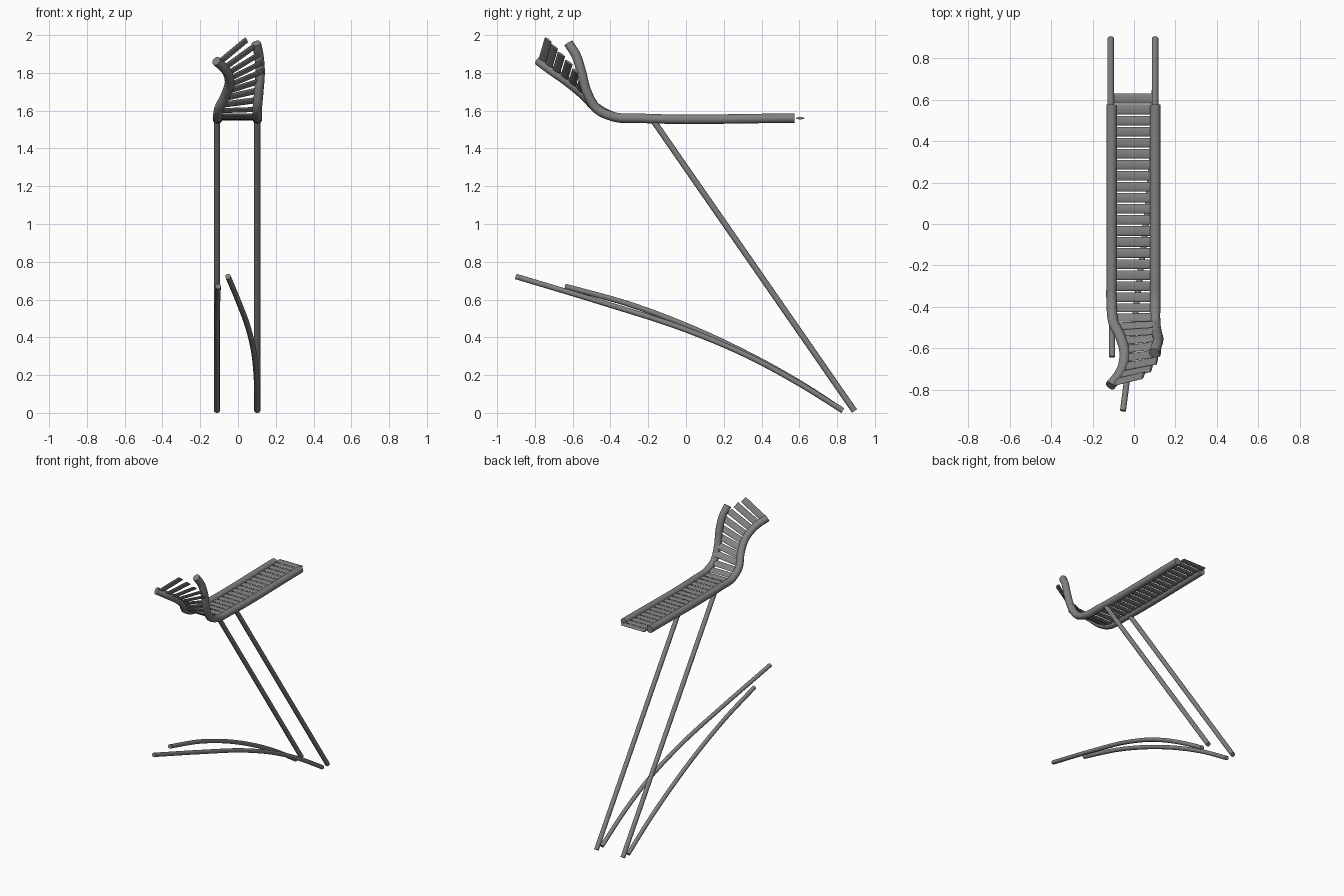
import bpy, bmesh, math
from mathutils import Vector

if "Cube" in bpy.data.objects:
    bpy.data.objects.remove(bpy.data.objects["Cube"])

grey = bpy.data.materials.new("dark_grey")
grey.diffuse_color = (.22, .22, .22, 1)
grey.use_nodes = True
grey.node_tree.nodes["Principled BSDF"].inputs["Base Color"].default_value = grey.diffuse_color


def smooth_path(pts, n=10):
    """Hermite path through the points, tangents weighted by chord length."""
    p = [Vector(a) for a in pts]
    tan = []
    for i in range(len(p)):
        if 0 < i < len(p) - 1:
            a, b = p[i] - p[i - 1], p[i + 1] - p[i]
            tan.append((a.normalized() * b.length + b.normalized() * a.length).normalized())
        else:
            tan.append((p[1] - p[0] if i == 0 else p[-1] - p[-2]).normalized())
    out = [p[0]]
    for i in range(len(p) - 1):
        d = (p[i + 1] - p[i]).length
        for k in range(1, n + 1):
            t = k / n
            out.append(p[i] * (2*t**3 - 3*t*t + 1) + tan[i] * d * (t**3 - 2*t*t + t)
                       + p[i + 1] * (3*t*t - 2*t**3) + tan[i + 1] * d * (t**3 - t*t))
    return out


def sweep(bm, path, ra, rb, side, sides=20):
    """Capped elliptical tube; 'side' is the direction of radius ra."""
    rings = []
    for i, p in enumerate(path):
        t = (path[min(i + 1, len(path) - 1)] - path[max(i - 1, 0)]).normalized()
        u = (side - t * side.dot(t)).normalized()
        v = t.cross(u)
        side = u
        rings.append([bm.verts.new(p + u * ra * math.cos(2 * math.pi * k / sides)
                                   + v * rb * math.sin(2 * math.pi * k / sides))
                      for k in range(sides)])
    for a, b in zip(rings, rings[1:]):
        for k in range(sides):
            j = (k + 1) % sides
            bm.faces.new((a[k], a[j], b[j], b[k]))
    bm.faces.new(rings[0][::-1])
    bm.faces.new(rings[-1])


def finish(bm, name):
    me = bpy.data.meshes.new(name)
    bmesh.ops.recalc_face_normals(bm, faces=bm.faces)
    bm.to_mesh(me)
    bm.free()
    me.materials.append(grey)
    ob = bpy.data.objects.new(name, me)
    bpy.context.collection.objects.link(ob)
    bpy.ops.object.select_all(action='DESELECT')
    ob.select_set(True)
    bpy.context.view_layer.objects.active = ob
    bpy.ops.object.shade_smooth_by_angle(angle=math.radians(40))


def tube(name, path, r):
    bm = bmesh.new()
    sweep(bm, path, r, r, Vector((1, 0, 0)))
    finish(bm, name)


# Seat rails, bending up into the twisted backrest
left_bend = [(-.108, -.25, 1.56), (-.108, -.38, 1.567), (-.1, -.47, 1.612), (-.065, -.545, 1.685),
             (-.045, -.63, 1.755), (-.065, -.715, 1.815), (-.115, -.78, 1.863)]
right_bend = [(.102, -.25, 1.56), (.102, -.38, 1.567), (.102, -.47, 1.608), (.11, -.525, 1.70),
              (.117, -.555, 1.81), (.11, -.583, 1.895), (.097, -.622, 1.957)]
tube("left_rail", smooth_path([(-.108, .575, 1.56)] + left_bend), .025)
tube("right_rail", smooth_path([(.102, .575, 1.56)] + right_bend), .025)

# Slats, spaced evenly along the left rail and fanning with its twist
path = smooth_path([(-.108, .605, 1.56)] + left_bend, 40)
lengths = [0.0]
for a, b in zip(path, path[1:]):
    lengths.append(lengths[-1] + (b - a).length)
bend_start = 1.05
total = lengths[-1]
count = round(total / .0515)
bm = bmesh.new()
for s in range(count):
    target = s * (total - .022) / (count - 1)
    i = next(k for k, d in enumerate(lengths) if d >= target)
    if i:
        f = (target - lengths[i - 1]) / (lengths[i] - lengths[i - 1])
        base = path[i - 1].lerp(path[i], f)
    else:
        base = path[0]
    tangent = path[min(i + 1, len(path) - 1)] - path[max(i - 1, 0)]
    tangent.x *= .45
    twist = max(0, (target - bend_start) / (total - bend_start)) ** .85
    across = Vector((1, 0, 0)).lerp(Vector((.74, .19, .65)), twist).normalized()
    sweep(bm, [base + across * .012, base + across * .196], .0232, .006, tangent, 16)
finish(bm, "slats")

# Straight slanted legs
for name, x in (("left_leg", -.112), ("right_leg", .102)):
    tube(name, [Vector((x, -.175, 1.55)), Vector((x, .892, .01))], .016)

# Curved ground arms
tube("left_arm", smooth_path([(-.112, .83, .012), (-.112, .6, .16), (-.112, .3, .325), (-.111, 0, .463),
                              (-.109, -.3, .575), (-.105, -.64, .67)]), .0145)
tube("right_arm", smooth_path([(.102, .83, .012), (.099, .6, .155), (.085, .3, .315), (.057, 0, .44),
                               (.004, -.45, .586), (-.053, -.9, .722)]), .0145)
